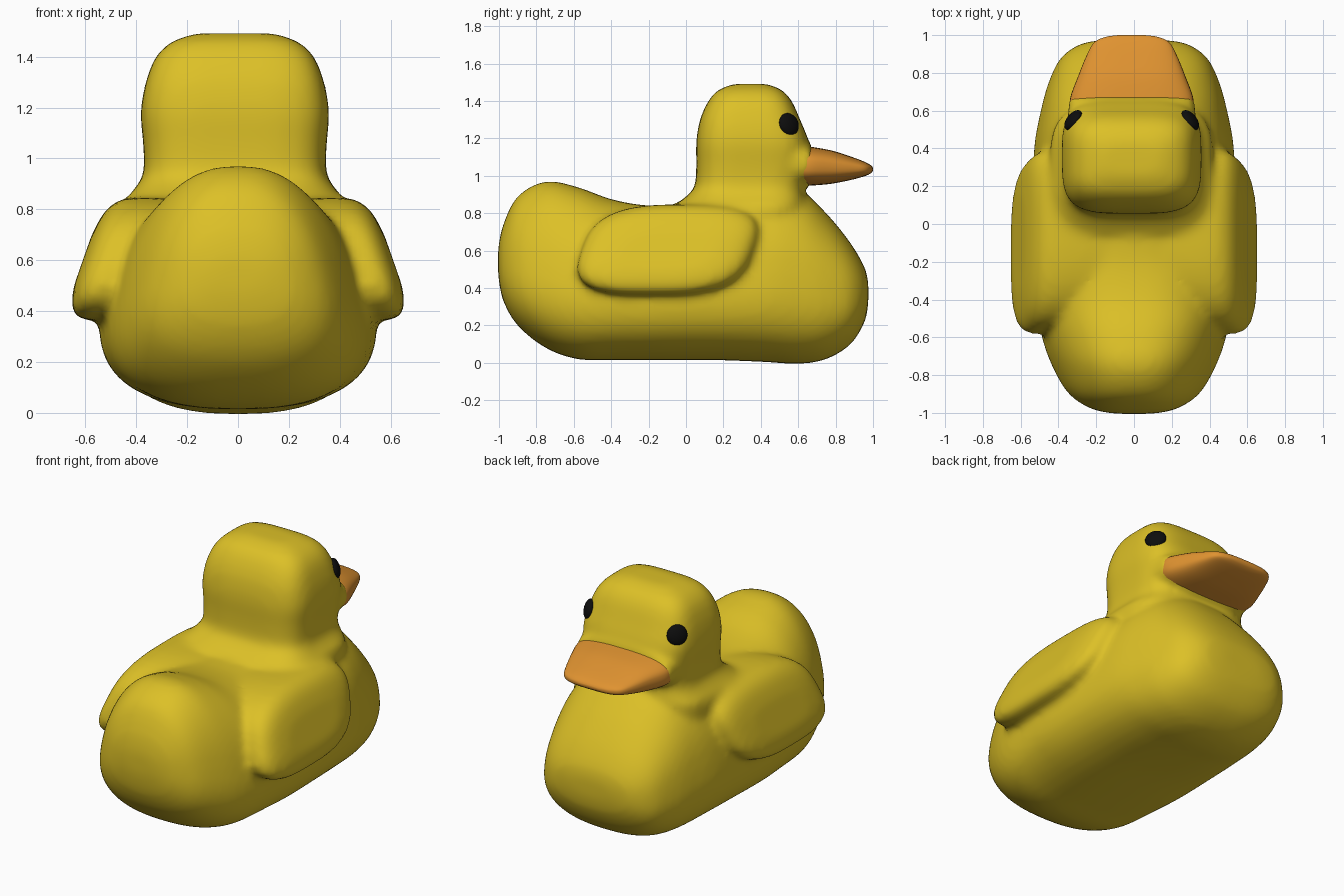
import bpy
import bmesh
import math
from mathutils import Vector

cube = bpy.data.objects.get("Cube")
if cube:
    bpy.data.objects.remove(cube, do_unlink=True)

HEAD_X = -0.012  # the head sits a touch off centre


def make_material(name, rgb):
    mat = bpy.data.materials.new(name)
    mat.use_nodes = True
    mat.diffuse_color = (*rgb, 1)
    mat.node_tree.nodes["Principled BSDF"].inputs["Base Color"].default_value = (*rgb, 1)
    return mat


yellow = make_material("yellow", (0.72, 0.53, 0.02))
orange = make_material("orange", (0.74, 0.29, 0.03))
black = make_material("black", (0.004, 0.004, 0.004))


def resample(rows, steps=5):
    """Smooth curve through the rows (Catmull-Rom)."""
    pts = [Vector(r) for r in rows]
    out = []
    for i in range(len(pts) - 1):
        a, b = pts[max(i - 1, 0)], pts[i]
        c, d = pts[i + 1], pts[min(i + 2, len(pts) - 1)]
        for k in range(steps):
            t = k / steps
            out.append(0.5 * (2 * b + (c - a) * t + (2 * a - 5 * b + 4 * c - d) * t ** 2
                              + (3 * b - a - 3 * c + d) * t ** 3))
    return out + [pts[-1]]


def loft(bm, rows, power, place, sides=48):
    """Rows are (position, low, high, half width); rings are superellipses."""
    rings = []
    for p, low, high, half in resample(rows):
        ring = []
        for i in range(sides):
            ang = math.tau * i / sides
            c, s = math.cos(ang), math.sin(ang)
            u = math.copysign(abs(c) ** (2 / power), c)
            v = math.copysign(abs(s) ** (2 / power), s)
            ring.append(bm.verts.new(place(p, (low + high) / 2 + u * (high - low) / 2, v * half)))
        rings.append(ring)
    for r, q in zip(rings, rings[1:]):
        for i in range(sides):
            j = (i + 1) % sides
            bm.faces.new((r[i], r[j], q[j], q[i]))
    bm.faces.new(rings[0])
    bm.faces.new(rings[-1])


def finish(bm, name, mat):
    bmesh.ops.recalc_face_normals(bm, faces=bm.faces)
    for f in bm.faces:
        f.smooth = True
    mesh = bpy.data.meshes.new(name)
    bm.to_mesh(mesh)
    bm.free()
    mesh.materials.append(mat)
    obj = bpy.data.objects.new(name, mesh)
    bpy.context.collection.objects.link(obj)
    return obj


# Body: hull lofted from tail to chest, narrower towards the top
def place_body(y, z, x):
    narrowing = 0.3 + 0.5 * max(0, -y - 0.3)
    return (x * (1 - narrowing * (z - 0.45)), y, z)


bm = bmesh.new()
loft(bm, [
    (-1.005, 0.48, 0.6, 0.1),
    (-0.98, 0.34, 0.73, 0.23),
    (-0.9, 0.2, 0.89, 0.35),
    (-0.75, 0.08, 0.97, 0.43),
    (-0.58, 0.02, 0.94, 0.48),
    (-0.38, 0.015, 0.87, 0.51),
    (-0.15, 0.015, 0.84, 0.53),
    (0.15, 0.015, 0.87, 0.53),
    (0.42, 0.005, 0.95, 0.52),
    (0.6, -0.005, 0.93, 0.485),
    (0.75, 0.02, 0.8, 0.44),
    (0.88, 0.1, 0.64, 0.375),
    (0.955, 0.22, 0.51, 0.27),
    (0.975, 0.32, 0.43, 0.14),
], 2.5, place_body)

# Head: boxy loft from the neck to the crown
loft(bm, [
    (0.7, -0.1, 0.62, 0.43),
    (0.83, -0.07, 0.64, 0.43),
    (0.88, -0.01, 0.64, 0.395),
    (0.94, 0.045, 0.635, 0.36),
    (1.05, 0.055, 0.65, 0.36),
    (1.18, 0.055, 0.655, 0.37),
    (1.3, 0.075, 0.61, 0.35),
    (1.4, 0.12, 0.565, 0.31),
    (1.46, 0.175, 0.51, 0.245),
    (1.492, 0.26, 0.43, 0.15),
], 3.8, lambda z, y, x: (x + HEAD_X, y, z))

# Muzzle behind the beak
loft(bm, [
    (0.4, 0.96, 1.2, 0.34),
    (0.55, 0.95, 1.19, 0.34),
    (0.675, 0.95, 1.165, 0.33),
], 3, lambda y, z, x: (x + HEAD_X, y, z))

# Wings: rounded slabs leaning outwards at the bottom, swept back
for side in (1, -1):
    loft(bm, [
        (0.2, 0.38, 0.83, 0.43),
        (0.38, 0.37, 0.845, 0.45),
        (0.51, 0.365, 0.845, 0.46),
        (0.565, 0.385, 0.825, 0.43),
        (0.595, 0.43, 0.78, 0.36),
        (0.61, 0.5, 0.7, 0.25),
    ], 3, lambda x, z, y: (side * (x - 0.35 * (z - 0.6)), y - 0.1 + 0.35 * (z - 0.6), z))

# Fuse the parts into one soft skin
body = finish(bm, "body_head_and_wings", yellow)
remesh = body.modifiers.new("fuse", 'REMESH')
remesh.mode = 'VOXEL'
remesh.voxel_size = 0.02
remesh.use_smooth_shade = True
soften = body.modifiers.new("soften", 'SMOOTH')
soften.factor = 0.5
soften.iterations = 12

# Beak: flat bill tapering to a blunt tip
bm = bmesh.new()
loft(bm, [
    (0.6, 0.945, 1.165, 0.325),
    (0.67, 0.948, 1.155, 0.325),
    (0.78, 0.958, 1.135, 0.285),
    (0.89, 0.98, 1.1, 0.24),
    (0.96, 1.0, 1.073, 0.2),
    (0.99, 1.015, 1.055, 0.14),
    (1.0, 1.028, 1.042, 0.07),
], 2.8, lambda y, z, x: (x + HEAD_X, y, z))
finish(bm, "beak", orange)

# Eyes: flattened balls on the front corners of the head
for side, label in ((1, "left"), (-1, "right")):
    bm = bmesh.new()
    bmesh.ops.create_uvsphere(bm, u_segments=24, v_segments=16, radius=0.062)
    eye = finish(bm, label + "_eye", black)
    eye.location = (side * 0.31 + HEAD_X, 0.55, 1.275)
    eye.scale = (1, 1, 0.5)
    eye.rotation_euler = Vector((side * 0.75, 0.6, 0.25)).to_track_quat('Z', 'Y').to_euler()
